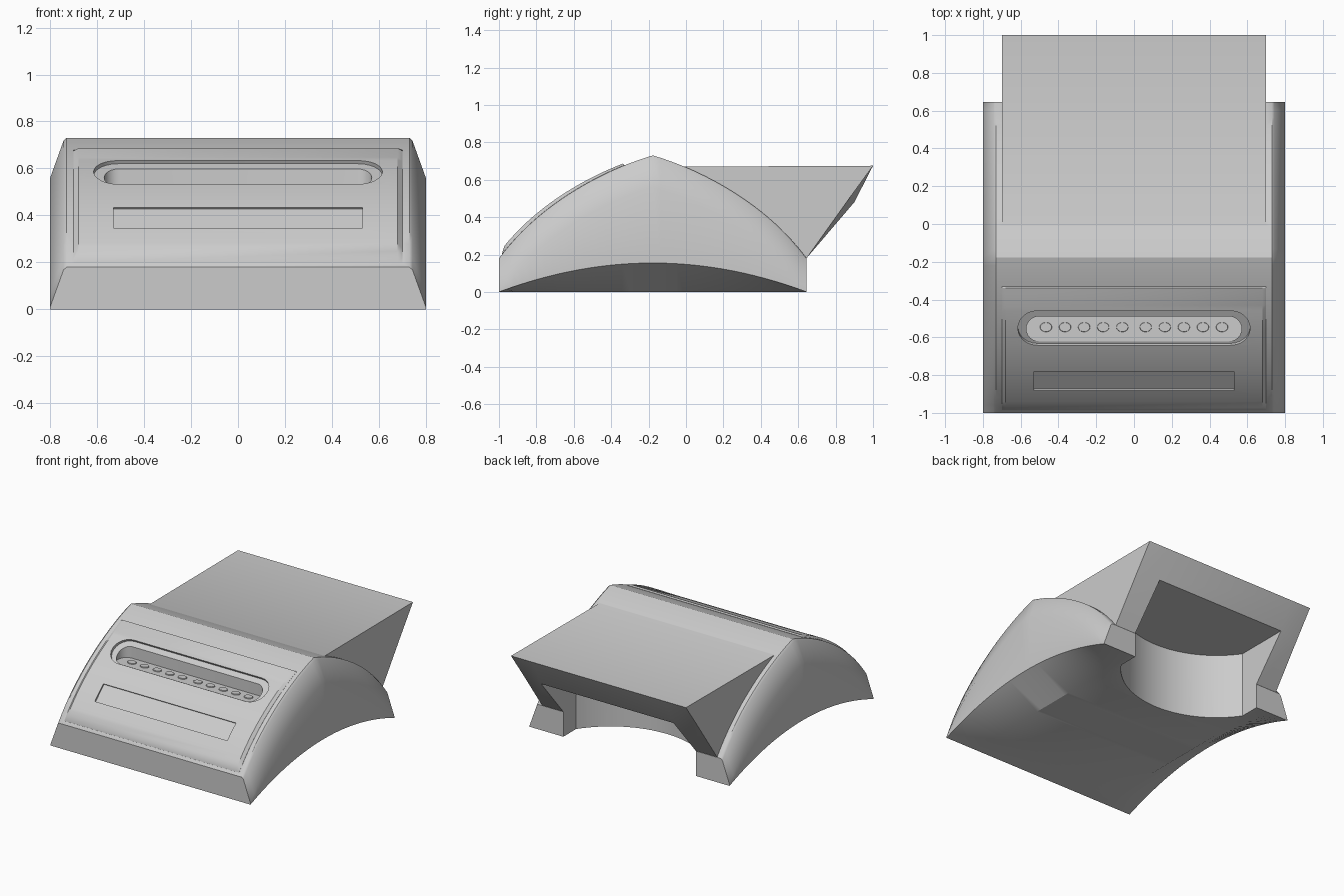
import bpy, bmesh, math
from mathutils import Matrix

if "Cube" in bpy.data.objects:
    bpy.data.objects.remove(bpy.data.objects["Cube"])

MID, HALF = -0.1775, 0.8225


def crest(y):
    u = abs(y - MID) / HALF
    return 0.73 - 0.24 * u - 0.25 * u ** 2 - 0.06 * u ** 6


def make(name, bm):
    bmesh.ops.recalc_face_normals(bm, faces=bm.faces[:])
    me = bpy.data.meshes.new(name)
    bm.to_mesh(me)
    bm.free()
    ob = bpy.data.objects.new(name, me)
    bpy.context.collection.objects.link(ob)
    return ob


def loft(name, sections):
    """Closed solid through equal-length rings of points."""
    bm = bmesh.new()
    rings = [[bm.verts.new(p) for p in s] for s in sections]
    n = len(rings[0])
    for a, b in zip(rings, rings[1:]):
        for i in range(n):
            j = (i + 1) % n
            bm.faces.new((a[i], a[j], b[j], b[i]))
    bm.faces.new(rings[0])
    bm.faces.new(rings[-1])
    return make(name, bm)


def prism(name, outline, z0, z1, matrix=Matrix()):
    ob = loft(name, [[(x, y, z) for x, y in outline] for z in (z0, z1)])
    ob.data.transform(matrix)
    return ob


def stadium(half_len, r, steps=12):
    pts = []
    for side in (1, -1):
        for i in range(steps + 1):
            a = -math.pi / 2 + math.pi * i / steps
            pts.append((side * (half_len - r + r * math.cos(a)), side * r * math.sin(a)))
    return pts


def combine(target, other, op):
    other.hide_render = True
    mod = target.modifiers.new(op, 'BOOLEAN')
    mod.object, mod.operation, mod.solver = other, op, 'EXACT'
    bpy.context.view_layer.objects.active = target
    bpy.ops.object.modifier_apply(modifier=mod.name)
    bpy.data.objects.remove(other)


def tilted(y, z, angle):
    return Matrix.Translation((0, y, z)) @ Matrix.Rotation(math.radians(angle), 4, 'X')


# Arched housing with chamfered sides and hollowed lower side edges
sections = []
for i in range(41):
    y = MID + HALF * (i - 20) / 20
    t = crest(y)
    arch = 0.155 * (1 - ((y - MID) / HALF) ** 2)
    half = [(0.73, t), (0.743, t - 0.012), (0.8, t - 0.17), (0.8, arch), (0.56, 0)]
    sections.append([(x, y, z) for x, z in half] +
                    [(-x, y, z) for x, z in reversed(half)])
body = loft("housing", sections)

# Overhanging rear block
rear = []
for x, bulge in ((-0.7, 0.858), (-0.53, 0.9), (0.53, 0.9), (0.7, 0.858)):
    rear.append([(x, y, z) for y, z in
                 ((-0.02, 0.67), (1, 0.675), (bulge, 0.48), (0.642, 0.178), (0.3, 0.3))])
combine(body, loft("rear_block", rear), 'UNION')

# Raised front panel with bevelled edge
panel = []
rows = [-0.985, -0.97] + [-0.94 + 0.03 * i for i in range(20)] + [-0.338, -0.33]
for i, y in enumerate(rows):
    t = crest(y)
    h = 0.002 if i in (0, len(rows) - 1) else 0.008 + 0.022 * (MID - y) / HALF
    half = [(0.68, t + h), (0.7, t + 0.001), (0.7, t - 0.04)]
    panel.append([(x, y, z) for x, z in half] + [(-x, y, z) for x, z in reversed(half)])
combine(body, loft("front_panel", panel), 'UNION')

# Bay under the rear with straight sides and a curved inner wall, leaving two feet
W, BACK, SAG = 0.53, 0.5, 0.28
R = (W * W + SAG * SAG) / (2 * SAG)
A = math.asin(W / R)
bay = []
for i in range(33):
    a = -A + 2 * A * i / 32
    bay.append((R * math.sin(a), BACK - SAG + R * (1 - math.cos(a))))
bay += [(W, 1.3), (-W, 1.3)]
combine(body, prism("bay_cutter", bay, -0.1, 0.48), 'DIFFERENCE')

# Stepped slot: shallow rim following the slope, then a level well
combine(body, prism("slot_rim_cutter", stadium(0.615, 0.104), -0.016, 0.1,
                    tilted(-0.55, 0.582, 30)), 'DIFFERENCE')
combine(body, prism("slot_well_cutter", stadium(0.57, 0.066), 0.515, 0.8,
                    Matrix.Translation((0, -0.555, 0))), 'DIFFERENCE')

# Shallow rectangular recess
combine(body, prism("recess_cutter",
                    [(-0.53, -0.067), (0.53, -0.067), (0.53, 0.067), (-0.53, 0.067)],
                    -0.01, 0.06, tilted(-0.83, 0.39, 42.3)), 'DIFFERENCE')

# Row of small round buttons on the slot floor
bm = bmesh.new()
for side in (-1, 1):
    for i in range(5):
        bmesh.ops.create_cone(bm, cap_ends=True, segments=20, radius1=0.033, radius2=0.03,
                              depth=0.01, matrix=Matrix.Translation(
                                  (side * (0.062 + 0.101 * i), -0.546, 0.516))
                              @ Matrix.Diagonal((1, 0.8, 1, 1)))
buttons = make("slot_buttons", bm)

for ob in (body, buttons):
    bpy.ops.object.select_all(action='DESELECT')
    ob.select_set(True)
    bpy.context.view_layer.objects.active = ob
    bpy.ops.object.shade_smooth_by_angle(angle=math.radians(32))
